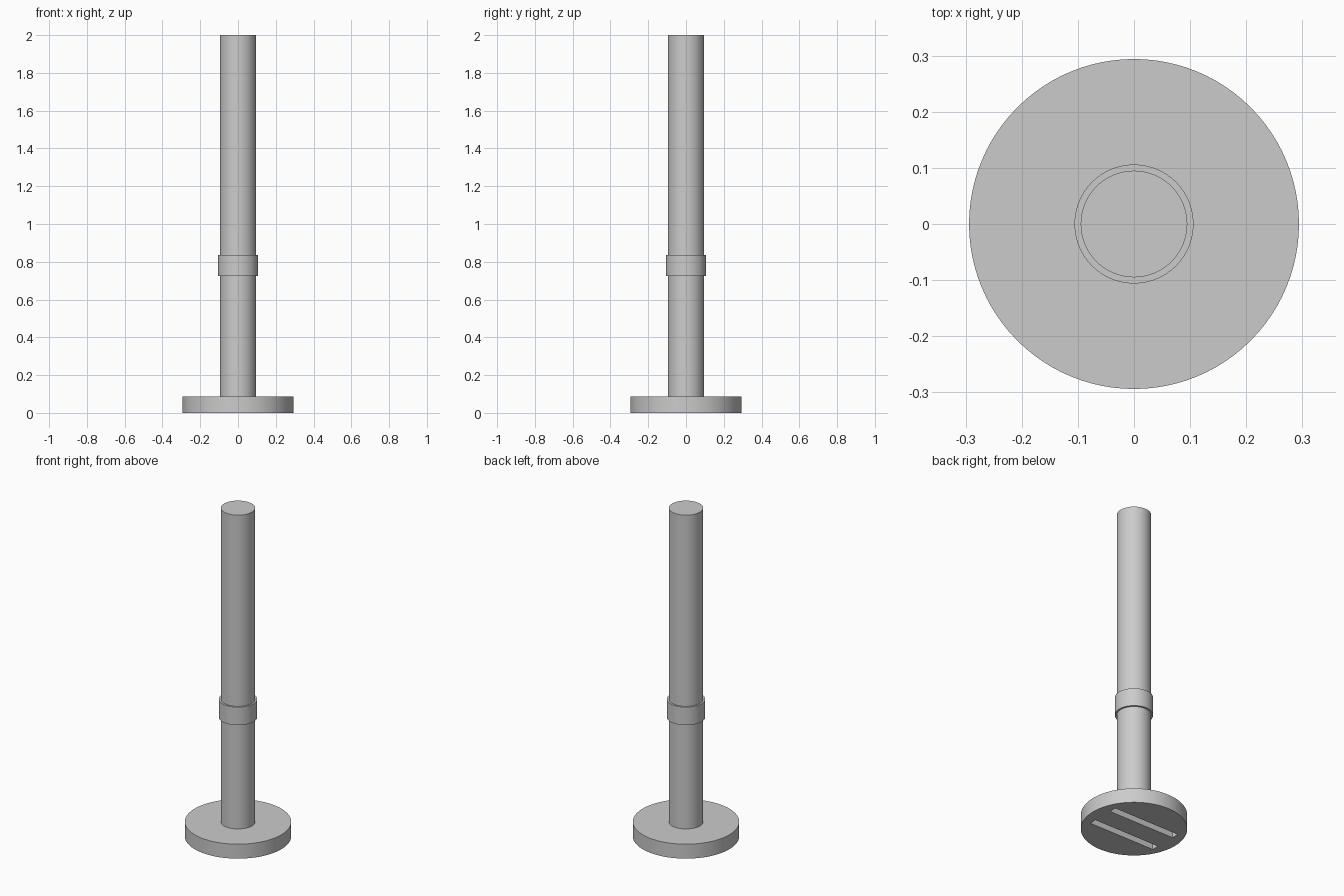
import bpy
import math

cube = bpy.data.objects.get("Cube")
if cube:
    bpy.data.objects.remove(cube, do_unlink=True)

grey = bpy.data.materials.new("light_grey")
grey.use_nodes = True
grey.diffuse_color = (0.6, 0.6, 0.6, 1)
grey.node_tree.nodes["Principled BSDF"].inputs["Base Color"].default_value = (0.6, 0.6, 0.6, 1)


def cylinder(name, radius, bottom, top):
    bpy.ops.mesh.primitive_cylinder_add(
        vertices=96, radius=radius, depth=top - bottom, location=(0, 0, (bottom + top) / 2))
    obj = bpy.context.object
    obj.name = name
    obj.data.materials.append(grey)
    bpy.ops.object.shade_smooth_by_angle(angle=math.radians(30))
    return obj


BASE_TOP = 0.088
SLOT_LENGTH, SLOT_WIDTH, SLOT_DEPTH, SLOT_Y = 0.45, 0.045, 0.05, 0.085

# Round foot, post and raised collar
base = cylinder("base_disc", 0.294, 0, BASE_TOP)
cylinder("post", 0.095, BASE_TOP, 2)
cylinder("collar", 0.106, 0.725, 0.835)

# Two parallel slots cut into the underside of the foot
for side, label in ((-1, "front"), (1, "back")):
    bpy.ops.mesh.primitive_cube_add(size=1, location=(0, side * SLOT_Y, 0))
    cutter = bpy.context.object
    cutter.name = label + "_slot_cutter"
    cutter.scale = (SLOT_LENGTH, SLOT_WIDTH, SLOT_DEPTH * 2)
    cutter.data.materials.append(grey)
    cutter.hide_render = True
    cutter.display_type = 'WIRE'
    cutter.hide_set(True)
    cut = base.modifiers.new(label + "_slot", 'BOOLEAN')
    cut.operation = 'DIFFERENCE'
    cut.solver = 'EXACT'
    cut.object = cutter
